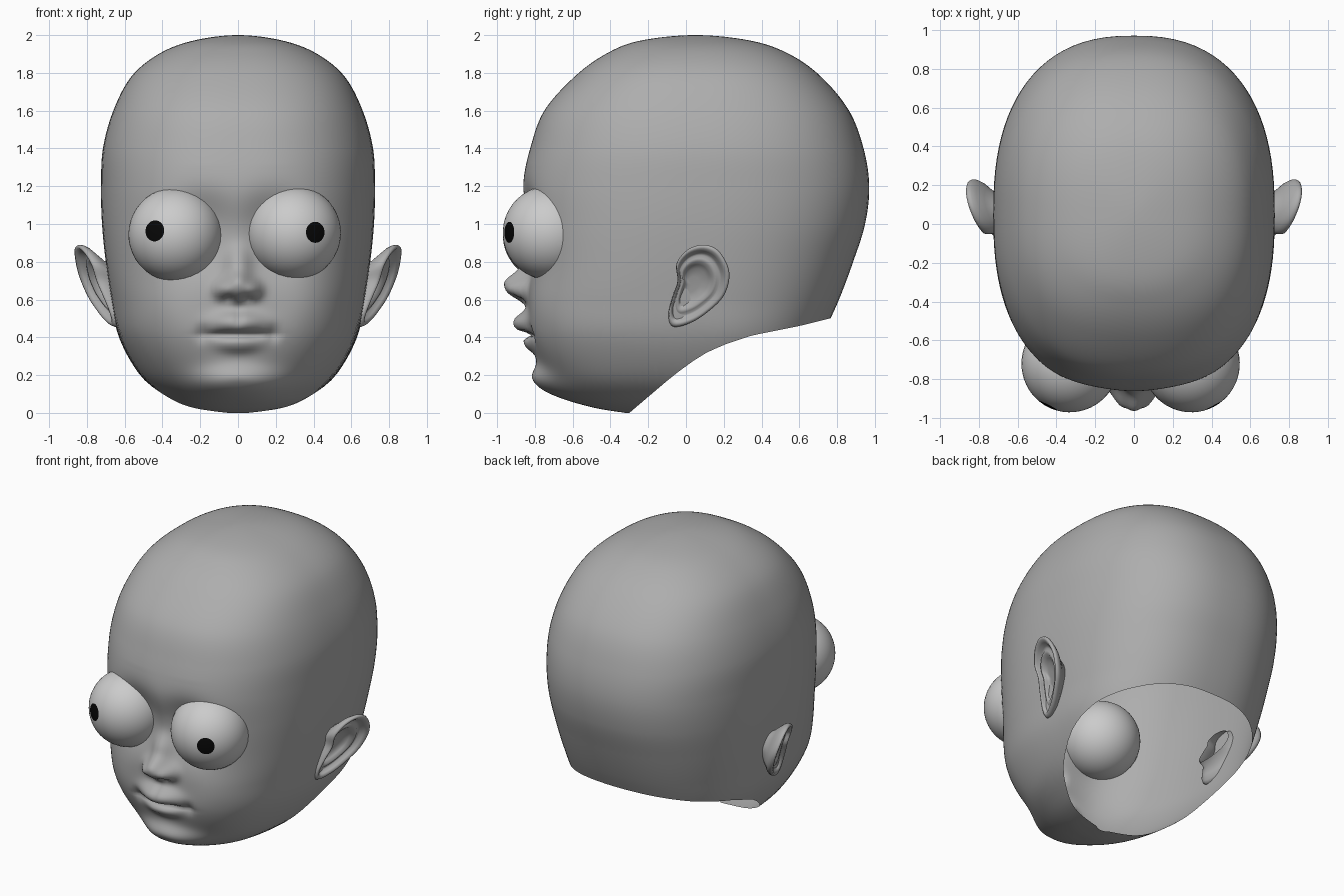
import bpy, bmesh
from math import sin, cos, pi, exp, radians
from mathutils import Vector, Matrix

if "Cube" in bpy.data.objects:
    bpy.data.objects.remove(bpy.data.objects["Cube"])


def material(name, grey):
    m = bpy.data.materials.new(name)
    m.diffuse_color = (grey, grey, grey, 1)
    m.use_nodes = True
    m.node_tree.nodes["Principled BSDF"].inputs["Base Color"].default_value = m.diffuse_color
    return m


skin = material("skin", 0.42)
white = material("eye_white", 0.75)
black = material("pupil_black", 0.002)


def finish(name, bm, mats):
    me = bpy.data.meshes.new(name)
    bm.to_mesh(me)
    bm.free()
    for m in mats:
        me.materials.append(m)
    for p in me.polygons:
        p.use_smooth = True
    ob = bpy.data.objects.new(name, me)
    bpy.context.collection.objects.link(ob)
    return ob


def catmull(a, b, c, d, t):
    return [0.5 * (2*q + (r-p)*t + (2*p-5*q+4*r-s)*t*t + (3*q-p-3*r+s)*t**3)
            for p, q, r, s in zip(a, b, c, d)]


def loft(name, rings, flip=False):
    bm = bmesh.new()
    vs = [[bm.verts.new(p) for p in r] for r in rings]
    n = len(rings[0])
    for lo, hi in zip(vs, vs[1:]):
        for j in range(n):
            k = (j + 1) % n
            f = [lo[j], lo[k], hi[k], hi[j]]
            bm.faces.new(f[::-1] if flip else f)
    bmesh.ops.remove_doubles(bm, verts=bm.verts[:], dist=1e-5)
    return finish(name, bm, [skin])


# Skull sections: z, front y, back y, half width (last row is past the crown)
SECT = [(0.00, -0.32, 0.40, 0.12), (0.03, -0.49, 0.50, 0.28), (0.09, -0.63, 0.58, 0.395),
        (0.20, -0.735, 0.64, 0.52), (0.40, -0.80, 0.72, 0.63), (0.60, -0.835, 0.81, 0.67),
        (0.80, -0.845, 0.885, 0.70), (1.00, -0.86, 0.948, 0.72), (1.20, -0.865, 0.97, 0.725),
        (1.40, -0.825, 0.94, 0.715), (1.60, -0.75, 0.863, 0.66), (1.78, -0.59, 0.715, 0.565),
        (1.90, -0.425, 0.546, 0.42), (1.97, -0.245, 0.345, 0.24), (2.00, 0.05, 0.05, 0.0),
        (1.97, 0.345, -0.245, -0.24)]
# Neck opening seen from the side: y, z
NECK = [(-0.30, 0), (-0.10, 0.17), (0.0, 0.25), (0.10, 0.315), (0.20, 0.36),
        (0.35, 0.41), (0.60, 0.46), (0.76, 0.50)]
# Face bumps: x, z, x size, z size, push forward
ONE = [(0, 0.665, 0.085, 0.072, 0.115), (0, 0.78, 0.065, 0.09, 0.045),
       (0, 0.38, 0.27, 0.17, 0.025), (0, 0.475, 0.135, 0.06, 0.08),
       (0, 0.51, 0.022, 0.05, -0.012), (0, 0.414, 0.16, 0.017, -0.045),
       (0, 0.365, 0.11, 0.042, 0.04), (0, 0.15, 0.22, 0.09, 0.09)]
PAIR = [(0.09, 0.65, 0.042, 0.048, 0.045), (0.05, 0.603, 0.026, 0.016, -0.022),
        (0.40, 0.45, 0.2, 0.22, 0.03), (0.19, 0.42, 0.03, 0.045, -0.018),
        (0.19, 0.95, 0.18, 0.2, -0.075)]
BUMPS = ONE + PAIR + [(-b[0],) + b[1:] for b in PAIR]
Y0 = 0.05
SEGS = len(SECT) - 2


def skull(th, s):
    i = min(int(s), SEGS - 1)
    z, fr, ba, w = catmull(SECT[max(i-1, 0)], SECT[i], SECT[i+1], SECT[i+2], s - i)
    c = cos(th)
    # cheeks are squarer than the rest of the skull
    cheek = exp(-((z - 0.55) / 0.4)**2) if c > 0 else 0
    e = 2 / (2.42 + 0.28 * cheek)
    x = w * abs(sin(th))**e * (1 if th > 0 else -1)
    y = Y0 + abs(c)**e * ((fr if c > 0 else ba) - Y0)
    return Vector((x, y, z))


def neck_z(y):
    if y <= NECK[0][0]:
        return 0.0
    for (a, p), (b, q) in zip(NECK, NECK[1:]):
        if y <= b:
            return p + (q - p) * (y - a) / (b - a)
    return NECK[-1][1]


def with_face(p):
    if p.y < -0.3 and p.z < 1.3:
        fade = min(1, (-0.3 - p.y) / 0.25)
        p.y -= fade * sum(a * exp(-(((p.x-x)/sx)**2 + ((p.z-z)/sz)**2)**1.3)
                          for x, z, sx, sz, a in BUMPS)
    return p


# Head shell: each column starts on the neck opening and runs to the crown
columns = []
ROWS, HALF = 190, 62
for j in range(2 * HALF):
    u = j / HALF - 1
    th = pi * abs(u)**1.5 * (1 if u > 0 else -1)
    lo, hi = 0.0, 10.0
    for _ in range(30):
        mid = (lo + hi) / 2
        p = skull(th, mid)
        if p.z < neck_z(p.y):
            lo = mid
        else:
            hi = mid
    columns.append([with_face(skull(th, hi + (SEGS - hi) * i / ROWS)) for i in range(ROWS + 1)])
loft("head", list(zip(*columns)))

# Ears: outline y, z swept through a rim profile of (scale, outward height)
EAR = [(0.10, 0.89), (0.18, 0.85), (0.23, 0.74), (0.20, 0.62), (0.11, 0.53), (0.02, 0.475),
       (-0.07, 0.457), (-0.093, 0.52), (-0.07, 0.62), (-0.045, 0.70), (-0.05, 0.79), (0.01, 0.865)]
RIM = [(0.52, -0.12), (0.6, -0.07), (0.78, -0.04), (0.93, -0.015), (0.99, 0.005), (1.0, 0.02),
       (0.97, 0.034), (0.90, 0.034), (0.84, 0.02), (0.79, -0.002), (0.73, -0.008), (0.66, 0.004),
       (0.58, 0.004), (0.50, -0.016), (0.40, -0.032), (0.2, -0.036), (0, -0.036)]
N = len(EAR)
outline = [catmull(EAR[i-1], EAR[i], EAR[(i+1) % N], EAR[(i+2) % N], t / 5)
           for i in range(N) for t in range(5)]


def ear_point(side, y, z, k, h):
    y, z = 0.03 + k * (y - 0.03), 0.68 + k * (z - 0.68)
    return (side * (0.74 + 0.33 * (z - 0.68) + 0.32 * (y - 0.06) + h), y, z)


for name, side in (("ear_right", 1), ("ear_left", -1)):
    loft(name, [[ear_point(side, y, z, k, h) for y, z in outline] for k, h in RIM], side > 0)

# Bulging eyes: the sphere pole points along the gaze and its cap is the pupil
for name, centre, gaze in (("eye_left", (-0.33, -0.72, 0.944), (-0.113, -0.222, 0.02)),
                           ("eye_right", (0.295, -0.72, 0.953), (0.117, -0.221, 0.003))):
    bm = bmesh.new()
    bmesh.ops.create_uvsphere(bm, u_segments=40, v_segments=28, radius=0.25)
    for f in bm.faces:
        f.material_index = int(f.calc_center_median().z > 0.25 * cos(radians(12.9)))
    rot = Vector(gaze).to_track_quat('Z', 'Y').to_matrix().to_4x4()
    bm.transform(Matrix.Translation(centre) @ rot)
    finish(name, bm, [white, black])
